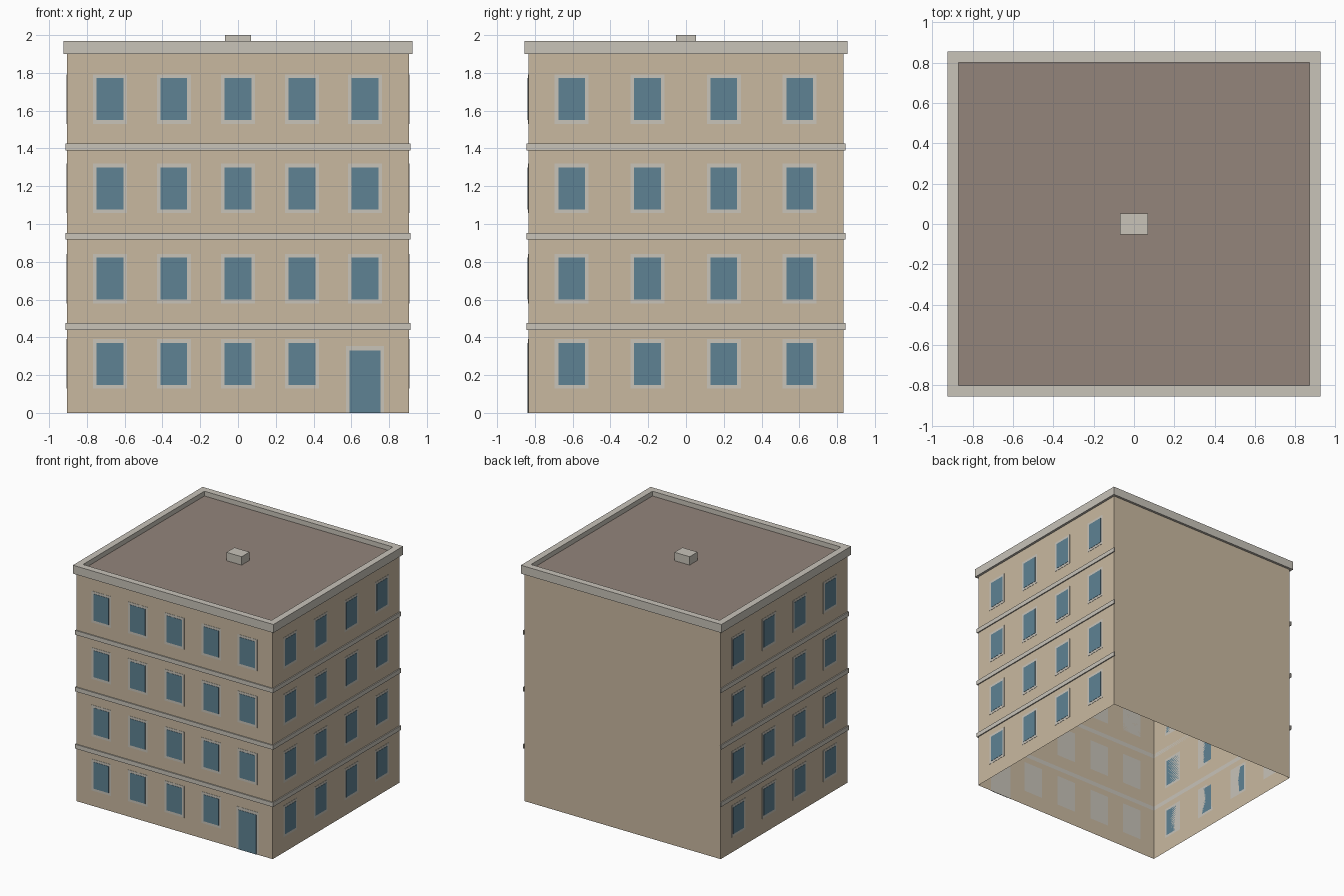
import bpy, bmesh
from mathutils import Matrix, Vector

if "Cube" in bpy.data.objects:
    bpy.data.objects.remove(bpy.data.objects["Cube"])


def material(name, rgb):
    m = bpy.data.materials.new(name)
    m.use_nodes = True
    m.diffuse_color = (*rgb, 1)
    m.node_tree.nodes["Principled BSDF"].inputs["Base Color"].default_value = (*rgb, 1)
    return m


WALL = material("sand wall", (0.584, 0.485, 0.352))
TRIM = material("pale stone trim", (0.578, 0.546, 0.485))
ROOF = material("brown roof", (0.292, 0.235, 0.198))
GLASS = material("blue glass", (0.114, 0.223, 0.292))

HX, HY, ROOF_Z = 0.905, 0.835, 1.93


def add_box(bm, lo, hi):
    lo, hi = Vector(lo), Vector(hi)
    mat = Matrix.Translation((lo + hi) / 2) @ Matrix.Diagonal((*(hi - lo), 1))
    bmesh.ops.create_cube(bm, size=1, matrix=mat)


def finish(name, bm, *mats):
    me = bpy.data.meshes.new(name)
    bm.to_mesh(me)
    bm.free()
    for m in mats:
        me.materials.append(m)
    ob = bpy.data.objects.new(name, me)
    bpy.context.collection.objects.link(ob)
    return ob


def boxes(name, mat, items):
    bm = bmesh.new()
    for lo, hi in items:
        add_box(bm, lo, hi)
    return finish(name, bm, mat)


# Hollow shell with open underside; the upward face is the roof
bm = bmesh.new()
add_box(bm, (-HX, -HY, 0), (HX, HY, ROOF_Z))
bm.normal_update()
bmesh.ops.delete(bm, geom=[f for f in bm.faces if f.normal.z < -0.5], context="FACES")
for f in bm.faces:
    f.material_index = 1 if f.normal.z > 0.5 else 0
finish("walls_and_roof", bm, WALL, ROOF)

# Parapet ring
CX, CY, IX, IY, Z0, Z1 = 0.925, 0.855, 0.87, 0.8, 1.9, 1.97
boxes("parapet", TRIM, [
    ((-CX, -CY, Z0), (CX, -IY, Z1)),
    ((-CX, IY, Z0), (CX, CY, Z1)),
    ((-CX, -IY, Z0), (-IX, IY, Z1)),
    ((IX, -IY, Z0), (CX, IY, Z1)),
])

boxes("roof_vent", TRIM, [((-0.07, -0.052, ROOF_Z), (0.07, 0.052, 2.0))])

# Floor bands on the front and both sides; the back stays plain
P = 0.009
bands = []
for z in (0.44, 0.917, 1.39):
    t = z + 0.036
    bands.append(((-HX, -HY - P, z), (HX, -HY, t)))
    for a, b in ((-HX - P, -HX), (HX, HX + P)):
        bands.append(((a, -HY - P, z), (b, HY + P, t)))
boxes("floor_bands", TRIM, bands)


# Thin plates laid on a wall: a trim surround with glass over it
def plate(side, centre, width, z0, z1, depth):
    a, b = centre - width / 2, centre + width / 2
    if side == "front":
        return (a, -HY - depth, z0), (b, -HY, z1)
    if side == "right":
        return (HX, a, z0), (HX + depth, b, z1)
    return (-HX - depth, a, z0), (-HX, b, z1)


FLOORS = (0.148, 0.6, 1.078, 1.55)
COLUMNS = {
    "front": (-0.677, -0.34, 0, 0.338, 0.673),
    "right": (-0.605, -0.203, 0.2, 0.602),
    "left": (-0.605, -0.203, 0.2, 0.602),
}
for side, columns in COLUMNS.items():
    frames, panes = [], []
    for row, z in enumerate(FLOORS):
        for c in columns:
            if side == "front" and row == 0 and c == columns[-1]:
                # Entrance door takes the last ground-floor bay
                frames.append(plate(side, c, 0.202, 0, 0.354, 0.002))
                panes.append(plate(side, c, 0.164, 0, 0.33, 0.004))
                continue
            frames.append(plate(side, c, 0.18, z - 0.02, z + 0.242, 0.002))
            panes.append(plate(side, c, 0.142, z, z + 0.222, 0.004))
    boxes(side + "_window_frames", TRIM, frames)
    boxes(side + "_window_glass", GLASS, panes)
